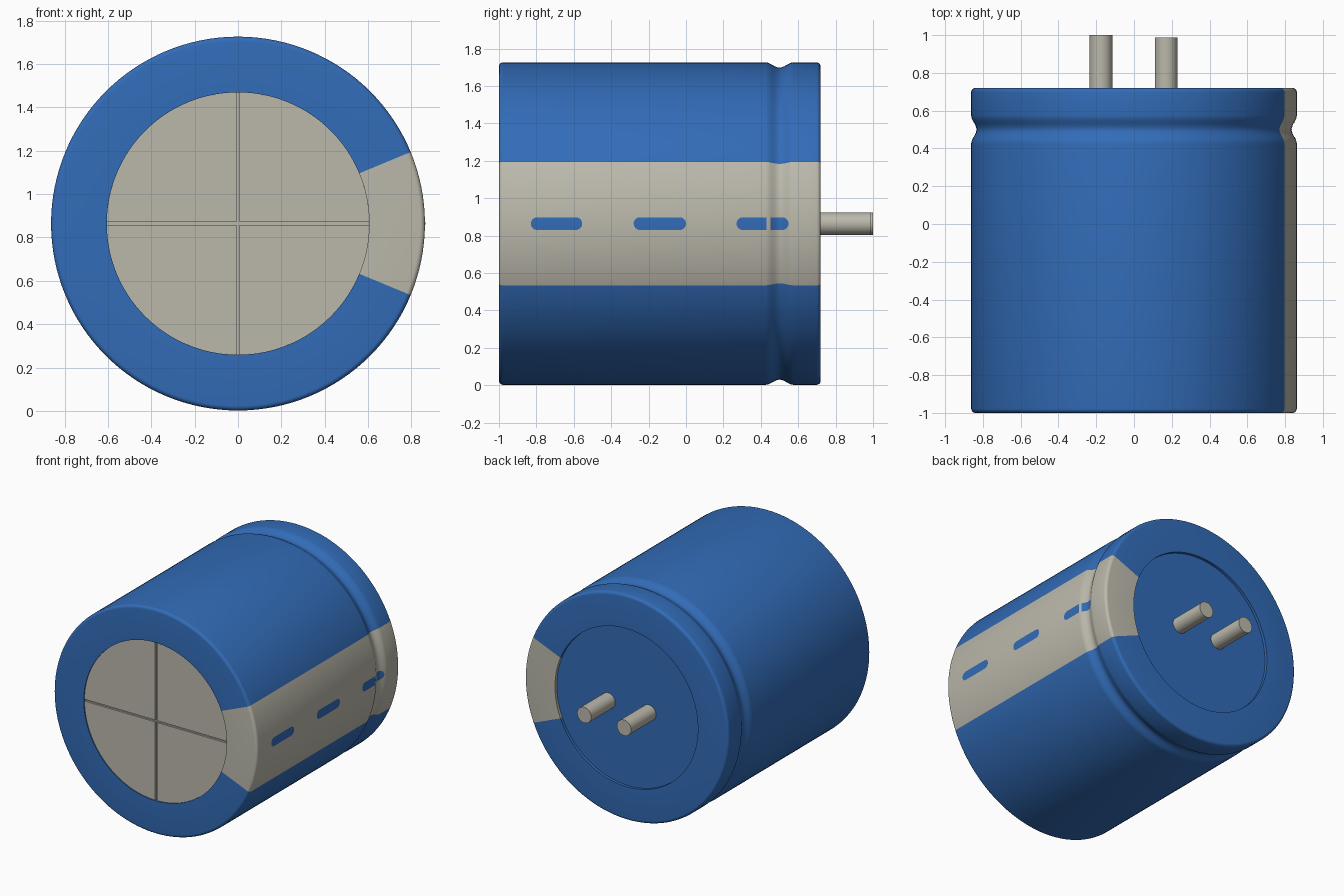
import bpy, bmesh, math

if "Cube" in bpy.data.objects:
    bpy.data.objects.remove(bpy.data.objects["Cube"])

ZC = 0.864          # height of the can axis
R = 0.862           # can radius
RI = 0.605          # end opening radius
FRONT, BACK = -1.0, 0.72
SEG = 128
STRIPE = math.radians(22.5)


def material(name, rgb):
    m = bpy.data.materials.new(name)
    m.diffuse_color = (*rgb, 1)
    m.use_nodes = True
    m.node_tree.nodes["Principled BSDF"].inputs["Base Color"].default_value = m.diffuse_color
    return m


BLUE = material("blue_sleeve", (0.032, 0.150, 0.480))
BEIGE = material("warm_grey", (0.500, 0.485, 0.410))


def finish(name, bm, mats, angle=35):
    bmesh.ops.recalc_face_normals(bm, faces=bm.faces)
    me = bpy.data.meshes.new(name)
    bm.to_mesh(me)
    bm.free()
    for m in mats:
        me.materials.append(m)
    ob = bpy.data.objects.new(name, me)
    bpy.context.collection.objects.link(ob)
    bpy.context.view_layer.objects.active = ob
    ob.select_set(True)
    bpy.ops.object.shade_smooth_by_angle(angle=math.radians(angle))
    ob.select_set(False)
    return ob


def groove(y):
    """Outer radius along the can, with the crimped groove near the back."""
    t = abs(y - 0.50) / 0.075
    return R - (0.028 * 0.5 * (1 + math.cos(math.pi * t)) if t < 1 else 0)


def fillet(y_end, direction, radius=0.022, n=5):
    """Rounded rim from the end face (y_end) to the side wall."""
    return [(R - radius + radius * math.sin(i / n * math.pi / 2),
             y_end + direction * radius * (1 - math.cos(i / n * math.pi / 2)))
            for i in range(n + 1)]


# Sleeve: revolved closed profile with a stripe along the right side
profile = [(RI, FRONT + 0.03), (RI, FRONT)] + fillet(FRONT, 1)
profile += [(groove(0.425 + 0.0125 * i), 0.425 + 0.0125 * i) for i in range(13)]
profile += fillet(BACK, -1)[::-1] + [(RI, BACK), (RI, BACK - 0.03)]
bm = bmesh.new()
rings = []
for k in range(SEG):
    a = 2 * math.pi * k / SEG
    rings.append([bm.verts.new((r * math.cos(a), y, ZC + r * math.sin(a)))
                  for r, y in profile])
for k in range(SEG):
    mid = math.remainder(2 * math.pi * (k + 0.5) / SEG, 2 * math.pi)
    for j in range(len(profile)):
        n = (j + 1) % len(profile)
        nxt = rings[(k + 1) % SEG]
        f = bm.faces.new((rings[k][j], rings[k][n], nxt[n], nxt[j]))
        f.material_index = int(abs(mid) < STRIPE)
finish("sleeve", bm, [BLUE, BEIGE])


def rod(name, x, radius, y0, y1, mat, seg=32):
    bm = bmesh.new()
    rims = [[bm.verts.new((x + radius * math.cos(2 * math.pi * k / seg), y,
                           ZC + radius * math.sin(2 * math.pi * k / seg)))
             for k in range(seg)] for y in (y0, y1)]
    for rim in rims:
        bm.faces.new(rim)
    for k in range(seg):
        n = (k + 1) % seg
        bm.faces.new((rims[0][k], rims[0][n], rims[1][n], rims[1][k]))
    return finish(name, bm, [mat])


# End discs and terminal pins
rod("front_disc", 0, RI, FRONT + 0.022, FRONT + 0.06, BEIGE, SEG)
rod("back_disc", 0, RI, BACK - 0.06, BACK - 0.022, BLUE, SEG)
rod("pin_left", -0.175, 0.06, BACK - 0.05, 1.0, BEIGE)
rod("pin_right", 0.17, 0.06, BACK - 0.05, 0.988, BEIGE)

# Four raised quarter plates leave the scored vent cross between them
GAP = 0.007
for q in range(4):
    bm = bmesh.new()
    start = math.asin(GAP / RI)
    pts = [(GAP, GAP)]
    for i in range(33):
        a = start + (math.pi / 2 - 2 * start) * i / 32
        pts.append((RI * math.cos(a), RI * math.sin(a)))
    c, s = round(math.cos(q * math.pi / 2)), round(math.sin(q * math.pi / 2))
    pts = [(c * u - s * v, s * u + c * v) for u, v in pts]
    face = bm.faces.new([bm.verts.new((u, FRONT + 0.008, ZC + v)) for u, v in pts])
    side = bmesh.ops.extrude_face_region(bm, geom=[face])["geom"]
    bmesh.ops.translate(bm, vec=(0, 0.02, 0),
                        verts=[g for g in side if isinstance(g, bmesh.types.BMVert)])
    finish("vent_quarter_%d" % (q + 1), bm, [BEIGE])


# Polarity dashes: thin rounded strips that follow the side wall
def dash(name, y0, y1, skip=None, half=0.034):
    bm = bmesh.new()
    ys = {y0 + half * (1 - math.cos(i / 6 * math.pi / 2)) for i in range(7)}
    ys |= {y1 - half * (1 - math.cos(i / 6 * math.pi / 2)) for i in range(7)}
    ys |= {0.425 + 0.0125 * i for i in range(13) if y0 + half < 0.425 + 0.0125 * i < y1 - half}
    ys |= set(skip or ())
    rows = []
    for y in sorted(ys):
        d = max(0, half - min(y - y0, y1 - y))
        h = max(math.sqrt(max(half * half - d * d, 0)), 0.002)
        r = groove(y) + 0.0015
        rows.append((y, [bm.verts.new((math.sqrt(r * r - (h * t) ** 2), y, ZC + h * t))
                         for t in (-1, -0.5, 0, 0.5, 1)]))
    for (ya, a), (yb, b) in zip(rows, rows[1:]):
        if skip and skip[0] < (ya + yb) / 2 < skip[1]:
            continue
        for i in range(4):
            f = bm.faces.new((a[i], b[i], b[i + 1], a[i + 1]))
    ob = finish(name, bm, [BLUE])
    if ob.data.polygons[0].normal.x < 0:
        ob.data.flip_normals()


dash("dash_front", -0.83, -0.555)
dash("dash_middle", -0.28, 0.0)
dash("dash_back", 0.27, 0.548, skip=(0.43, 0.452))
